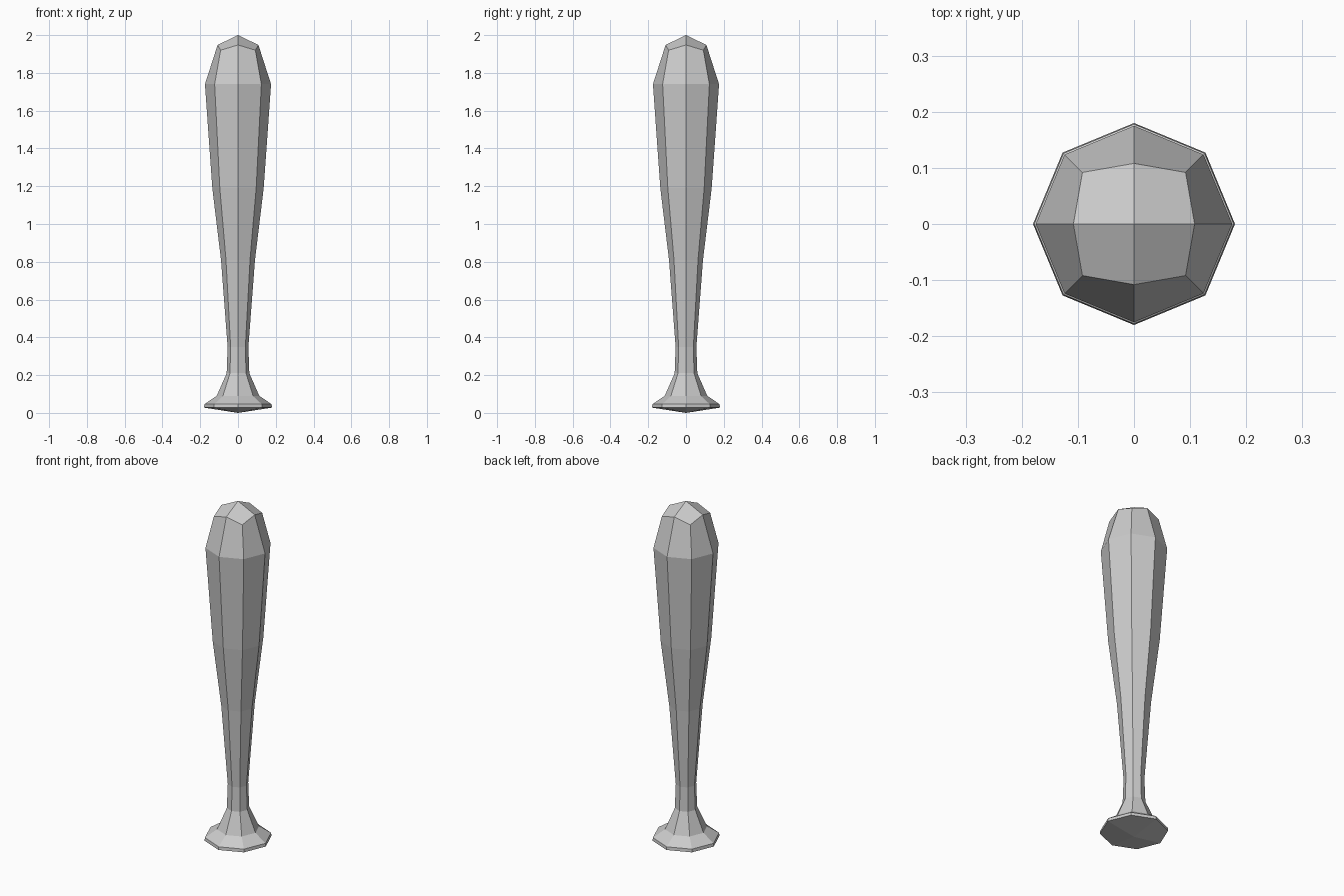
import bpy, bmesh
from math import cos, sin, pi

if "Cube" in bpy.data.objects:
    bpy.data.objects.remove(bpy.data.objects["Cube"])

SIDES = 8
# (radius, z) of each ring, knob to barrel
PROFILE = [(0.18, 0.028), (0.178, 0.046), (0.113, 0.09), (0.06, 0.21), (0.055, 0.35),
           (0.09, 0.81), (0.136, 1.19), (0.175, 1.74)]

bm = bmesh.new()


def ring(r_axis, z_axis, r_diag=None, z_diag=None):
    r_diag = r_axis if r_diag is None else r_diag
    z_diag = z_axis if z_diag is None else z_diag
    verts = []
    for i in range(SIDES):
        r, z = (r_diag, z_diag) if i % 2 else (r_axis, z_axis)
        a = 2 * pi * i / SIDES
        verts.append(bm.verts.new((r * cos(a), r * sin(a), z)))
    return verts


def bridge(a, b):
    for i in range(SIDES):
        j = (i + 1) % SIDES
        bm.faces.new((a[i], a[j], b[j], b[i]))


def quad_cap(loop, z):
    # four quads meeting at a centre point
    c = bm.verts.new((0, 0, z))
    for i in range(0, SIDES, 2):
        bm.faces.new((c, loop[i], loop[i + 1], loop[(i + 2) % SIDES]))


# Knob underside, body rings, rounded barrel end
rings = [ring(r, z) for r, z in PROFILE]
rings.append(ring(0.108, 1.948, 0.13, 1.92))
for lower, upper in zip(rings, rings[1:]):
    bridge(lower, upper)
quad_cap(rings[0], 0.0)
quad_cap(rings[-1], 2.0)

bmesh.ops.recalc_face_normals(bm, faces=bm.faces)
mesh = bpy.data.meshes.new("bat")
bm.to_mesh(mesh)
bm.free()
bpy.context.collection.objects.link(bpy.data.objects.new("bat", mesh))
